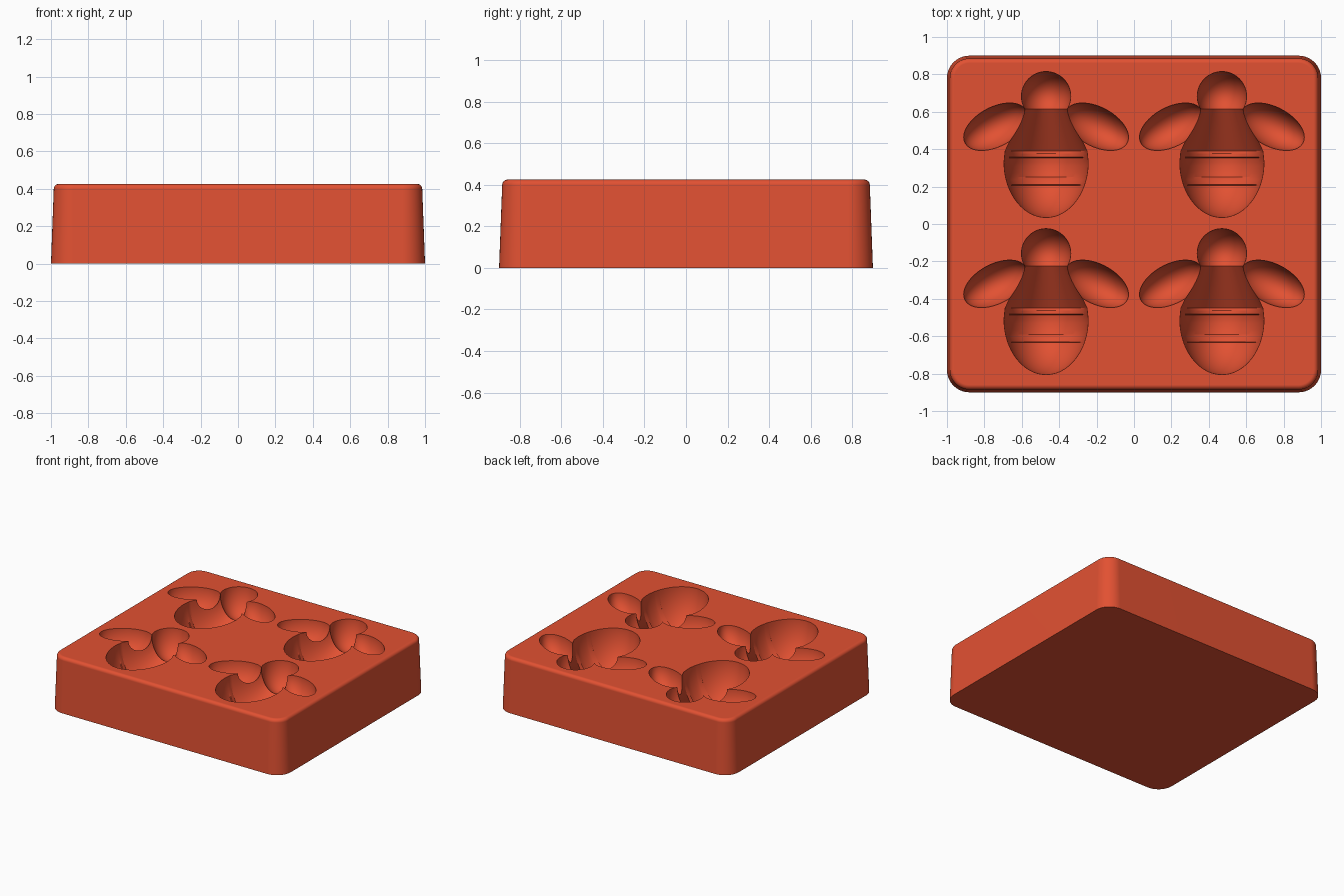
import bpy, bmesh
from math import sin, cos, pi, sqrt, radians
from mathutils import Matrix

cube = bpy.data.objects.get("Cube")
if cube:
    bpy.data.objects.remove(cube, do_unlink=True)

TOP = 0.425
DEPTH = 1.5  # cavities are deeper than they are wide
CENTRES = [(x, y) for x in (-0.47, 0.47) for y in (0.0, -0.84)]

silicone = bpy.data.materials.new("red_silicone")
silicone.use_nodes = True
silicone.diffuse_color = (0.76, 0.082, 0.032, 1)
silicone.node_tree.nodes["Principled BSDF"].inputs["Base Color"].default_value = silicone.diffuse_color


def skin(bm, rings):
    """Join closed rings of points into a capped solid."""
    loops = [[bm.verts.new(p) for p in ring] for ring in rings]
    n = len(loops[0])
    for a, b in zip(loops, loops[1:]):
        for i in range(n):
            j = (i + 1) % n
            bm.faces.new((a[i], a[j], b[j], b[i]))
    bm.faces.new(loops[0][::-1])
    bm.faces.new(loops[-1])


def finish(bm, name):
    bmesh.ops.recalc_face_normals(bm, faces=bm.faces[:])
    mesh = bpy.data.meshes.new(name)
    bm.to_mesh(mesh)
    bm.free()
    mesh.materials.append(silicone)
    obj = bpy.data.objects.new(name, mesh)
    bpy.context.collection.objects.link(obj)
    return obj


def rounded_ring(inset, z, radius=0.12, steps=10):
    r, pts = radius - inset, []
    for q, (sx, sy) in enumerate([(1, 1), (-1, 1), (-1, -1), (1, -1)]):
        for k in range(steps + 1):
            a = (q + k / steps) * pi / 2
            pts.append((sx * (1 - radius) + r * cos(a), sy * (0.9 - radius) + r * sin(a), z))
    return pts


def cutters(name, profile, place, sides=64):
    """Loft (y, half width, depth) ellipses along y, once for each cavity."""
    bm = bmesh.new()
    rings = [[(w * cos(2 * pi * i / sides), y, d * sin(2 * pi * i / sides))
              for i in range(sides)] for y, w, d in profile]
    for cx, cy in CENTRES:
        tmp = bmesh.new()
        skin(tmp, rings)
        tmp.transform(Matrix.Translation((cx, cy, TOP + 0.002)) @ place)
        mesh = bpy.data.meshes.new("part")
        tmp.to_mesh(mesh)
        tmp.free()
        bm.from_mesh(mesh)
        bpy.data.meshes.remove(mesh)
    obj = finish(bm, name)
    obj.hide_render = True
    return obj


# Tapered block with a small fillet round the top
fillet = 0.025
rings = [rounded_ring(0, 0), rounded_ring(0.015, TOP - fillet)]
for k in range(1, 7):
    a = k / 6 * pi / 2
    rings.append(rounded_ring(0.015 + fillet * (1 - cos(a)), TOP - fillet * (1 - sin(a))))
bm = bmesh.new()
skin(bm, rings)
block = finish(bm, "mould_block")

# Round head and slanting wings
ball = []
for k in range(33):
    r = max(sin(pi * k / 32), 0.002)
    ball.append((-cos(pi * k / 32), r, r * DEPTH))
tools = [cutters("head_cutter", ball, Matrix.Translation((0, 0.683, 0)) @ Matrix.Scale(0.132, 4))]
for side, word in ((1, "left"), (-1, "right")):
    place = (Matrix.Translation((side * 0.27, 0.52, 0))
             @ Matrix.Rotation(radians(-28 * side), 4, "Z")
             @ Matrix.Diagonal((0.185, 0.105, 0.105, 1)))
    tools.append(cutters(word + "_wing_cutter", ball, place))


# Egg-shaped body
def body_radius(y):
    if y < 0.33:
        return 0.225 * sqrt(max(1 - ((0.33 - y) / 0.295) ** 2, 0.0001))
    if y < 0.39:
        return 0.225 - (y - 0.33) * 0.1
    return 0.219 - (y - 0.39) * 0.47


# Two bands make the body shallower but leave its outline smooth
BANDS = [(0.208, 0.25), (0.356, 0.39)]
points = [(0.33 - 0.295 * cos(pi / 2 * k / 24), 0) for k in range(25)]
points += [(y, 0) for y in (0.40, 0.45, 0.53, 0.627)]
points = [(y, drop) for y, drop in points
          if not any(lo - 0.004 < y < hi + 0.004 for lo, hi in BANDS)]
for lo, hi in BANDS:
    points += [(lo - 0.002, 0), (lo + 0.002, 0.022), (hi - 0.012, 0.015), (hi, 0)]
profile = [(y, body_radius(y), body_radius(y) * DEPTH - drop) for y, drop in sorted(points)]
tools.append(cutters("body_cutter", profile, Matrix.Identity(4)))

# Carve the cavities
bpy.context.view_layer.objects.active = block
block.select_set(True)
for tool in tools:
    mod = block.modifiers.new(tool.name, "BOOLEAN")
    mod.operation = "DIFFERENCE"
    mod.solver = "EXACT"
    mod.object = tool
    bpy.ops.object.modifier_apply(modifier=mod.name)
for tool in tools:
    bpy.data.objects.remove(tool, do_unlink=True)

bpy.ops.object.shade_smooth_by_angle(angle=radians(25))
weighted = block.modifiers.new("even_shading", "WEIGHTED_NORMAL")
weighted.keep_sharp = True
